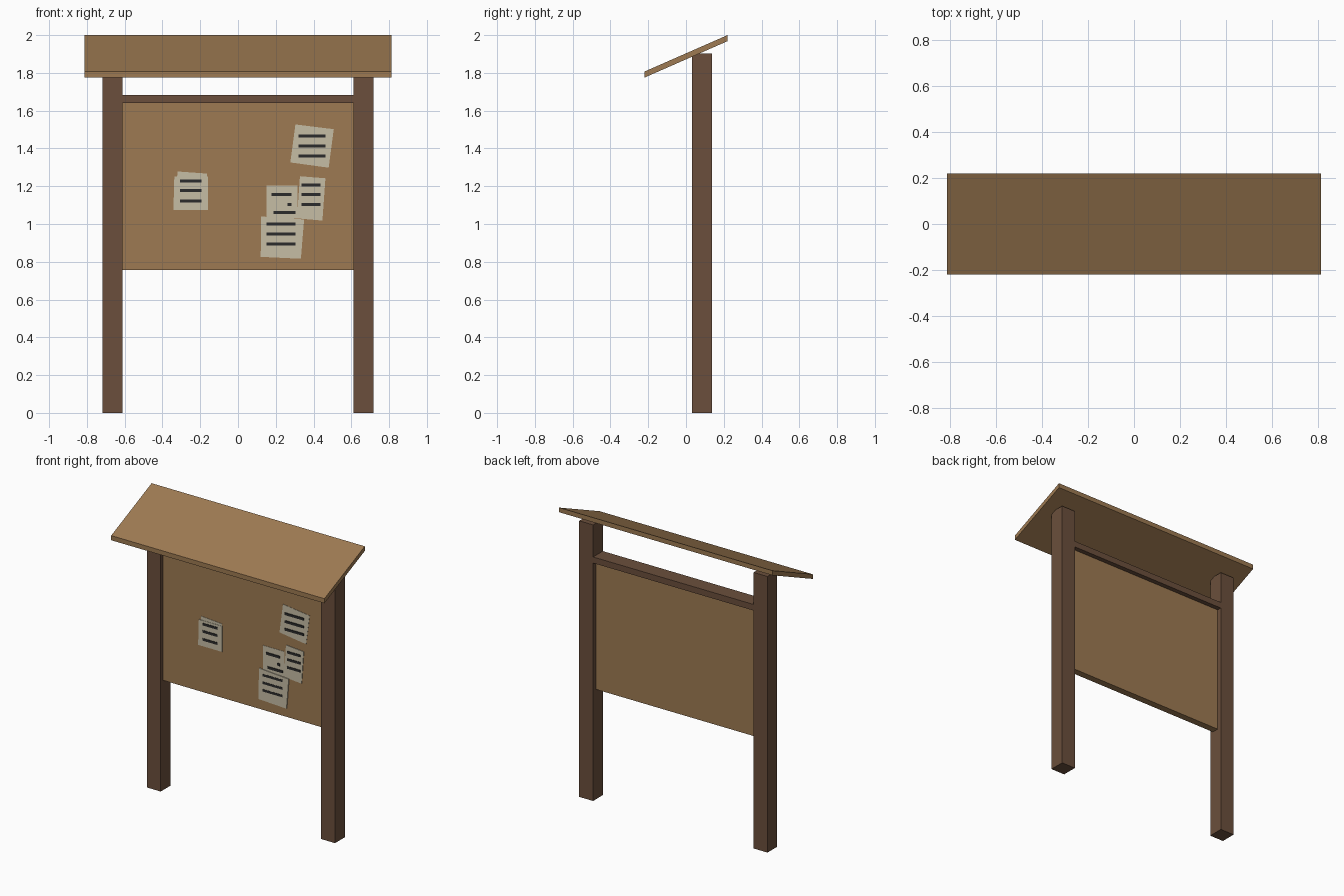
import bpy, bmesh

if "Cube" in bpy.data.objects:
    bpy.data.objects.remove(bpy.data.objects["Cube"])


def material(name, rgb):
    # sRGB 0-255 to linear
    lin = [(c / 255 / 12.92) if c < 10 else ((c / 255 + 0.055) / 1.055) ** 2.4 for c in rgb]
    m = bpy.data.materials.new(name)
    m.diffuse_color = (*lin, 1)
    m.use_nodes = True
    m.node_tree.nodes["Principled BSDF"].inputs["Base Color"].default_value = m.diffuse_color
    return m


LIGHT = material("light_wood", (158, 122, 82))
DARK = material("dark_wood", (107, 79, 60))
PAPER = material("paper", (198, 189, 165))
INK = material("ink", (43, 43, 43))


def prism(name, profile, offset, mat):
    """Extrude a flat 3D outline by an offset vector."""
    bm = bmesh.new()
    face = bm.faces.new([bm.verts.new(p) for p in profile])
    ext = bmesh.ops.extrude_face_region(bm, geom=[face])
    verts = [v for v in ext["geom"] if isinstance(v, bmesh.types.BMVert)]
    bmesh.ops.translate(bm, verts=verts, vec=offset)
    bmesh.ops.recalc_face_normals(bm, faces=bm.faces)
    me = bpy.data.meshes.new(name)
    bm.to_mesh(me)
    bm.free()
    me.materials.append(mat)
    ob = bpy.data.objects.new(name, me)
    bpy.context.collection.objects.link(ob)
    return ob


def box(name, x, y, z, mat):
    outline = [(x[0], y[0], z[0]), (x[1], y[0], z[0]), (x[1], y[0], z[1]), (x[0], y[0], z[1])]
    return prism(name, outline, (0, y[1] - y[0], 0), mat)


# Posts, top rail and notice panel
FRONT, BACK = 0.032, 0.138
for side, name in ((-1, "left_post"), (1, "right_post")):
    box(name, sorted((side * 0.612, side * 0.718)), (FRONT, BACK), (0, 1.903), DARK)
box("top_rail", (-0.612, 0.612), (FRONT, BACK), (1.64, 1.682), DARK)
PANEL = 0.058
box("notice_panel", (-0.612, 0.612), (PANEL, 0.106), (0.757, 1.64), LIGHT)

# Sloping roof board
prism("roof", [(-0.813, -0.22, 1.775), (-0.813, 0.22, 1.968),
               (-0.813, 0.22, 2.0), (-0.813, -0.22, 1.807)], (1.626, 0, 0), LIGHT)

# Paper sheets: outline in x, z and layer above the panel
sheets = [
    ([(-0.32, 1.278), (-0.163, 1.267), (-0.163, 1.08), (-0.335, 1.08)], 1),
    ([(-0.337, 1.252), (-0.16, 1.252), (-0.16, 1.075), (-0.342, 1.075)], 2),
    ([(0.304, 1.527), (0.507, 1.502), (0.48, 1.298), (0.277, 1.326)], 1),
    ([(0.15, 1.203), (0.315, 1.203), (0.315, 1.03), (0.15, 1.03)], 1),
    ([(0.328, 1.253), (0.463, 1.242), (0.447, 1.018), (0.312, 1.03)], 2),
    ([(0.123, 1.04), (0.35, 1.024), (0.333, 0.816), (0.12, 0.826)], 3),
]
for i, (quad, layer) in enumerate(sheets):
    y = PANEL - 0.002 * layer
    prism(f"paper_{i + 1}", [(x, y, z) for x, z in quad], (0, PANEL - y, 0), PAPER)

# Printed lines: x range and heights
lines = [
    (-0.308, -0.193, (1.228, 1.178, 1.123)),
    (0.32, 0.463, (1.467, 1.413, 1.36)),
    (0.178, 0.283, (1.156,)),
    (0.263, 0.283, (1.104,)),
    (0.188, 0.304, (1.061,)),
    (0.337, 0.437, (1.207, 1.156, 1.102)),
    (0.152, 0.304, (1.0, 0.947, 0.895)),
]
for x0, x1, heights in lines:
    for z in heights:
        box("printed_line", (x0, x1), (PANEL - 0.0075, PANEL - 0.001), (z - 0.008, z + 0.008), INK)
